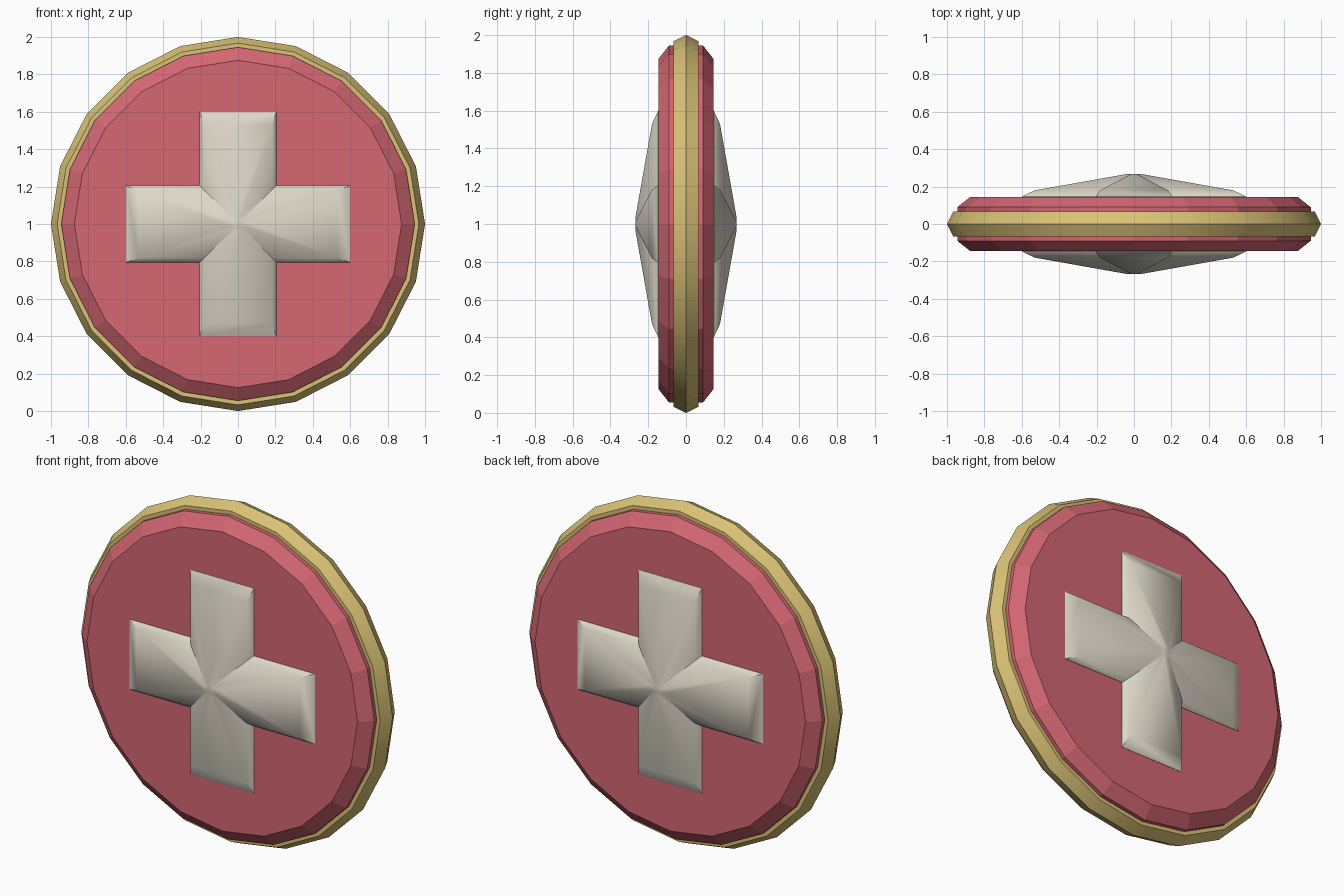
import bpy, bmesh, math

cube = bpy.data.objects.get("Cube")
if cube:
    bpy.data.objects.remove(cube, do_unlink=True)

SIDES = 20


def material(name, colour):
    mat = bpy.data.materials.new(name)
    mat.use_nodes = True
    mat.diffuse_color = (*colour, 1)
    mat.node_tree.nodes["Principled BSDF"].inputs["Base Color"].default_value = (*colour, 1)
    return mat


def ring(radius, y):
    """A 20-sided ring standing upright around the y axis."""
    steps = [2 * math.pi * i / SIDES for i in range(SIDES)]
    return [(radius * math.sin(a), y, 1 + radius * math.cos(a)) for a in steps]


def cross(width, reach, y):
    """Outline of a plus with half-width `width` and arm length `reach`."""
    points = []
    x, z = 1, 0
    for _ in range(4):
        for along, across in ((reach, -width), (reach, width), (width, width)):
            points.append((x * along - z * across, y, 1 + z * along + x * across))
        x, z = -z, x
    return points


def loft(name, loops, mat, smooth):
    """Bridge matching outlines and cap both ends."""
    bm = bmesh.new()
    rows = [[bm.verts.new(p) for p in loop] for loop in loops]
    n = len(rows[0])
    for a, b in zip(rows, rows[1:]):
        for i in range(n):
            j = (i + 1) % n
            bm.faces.new((a[i], a[j], b[j], b[i]))
    bm.faces.new(rows[0])
    bm.faces.new(rows[-1])
    bmesh.ops.recalc_face_normals(bm, faces=bm.faces[:])
    mesh = bpy.data.meshes.new(name)
    bm.to_mesh(mesh)
    bm.free()
    mesh.materials.append(mat)
    obj = bpy.data.objects.new(name, mesh)
    bpy.context.collection.objects.link(obj)
    if smooth:
        bpy.ops.object.select_all(action="DESELECT")
        obj.select_set(True)
        bpy.context.view_layer.objects.active = obj
        bpy.ops.object.shade_smooth_by_angle(angle=math.radians(30))
    return obj


red = material("soft_red", (0.66, 0.135, 0.17))
gold = material("gold", (0.70, 0.54, 0.18))
cream = material("cream", (0.72, 0.68, 0.58))

# Bevelled disc
disc_profile = [(0.875, -0.145), (0.945, -0.09), (0.945, 0.09), (0.875, 0.145)]
loft("disc", [ring(r, y) for r, y in disc_profile], red, False)

# Ridged band around the edge
rim_profile = [(0.94, -0.067), (0.967, -0.067), (1.0, 0), (0.967, 0.067), (0.94, 0.067)]
loft("rim", [ring(r, y) for r, y in rim_profile], gold, True)

# Faceted plus on each face, rising to a point in the middle
for side, name in ((-1, "front_cross"), (1, "back_cross")):
    loops = [cross(0.205, 0.6, side * 0.14),
             cross(0.205, 0.6, side * 0.147),
             cross(0.182, 0.53, side * 0.18),
             cross(0.014, 0.04, side * 0.267)]
    loft(name, loops, cream, True)
